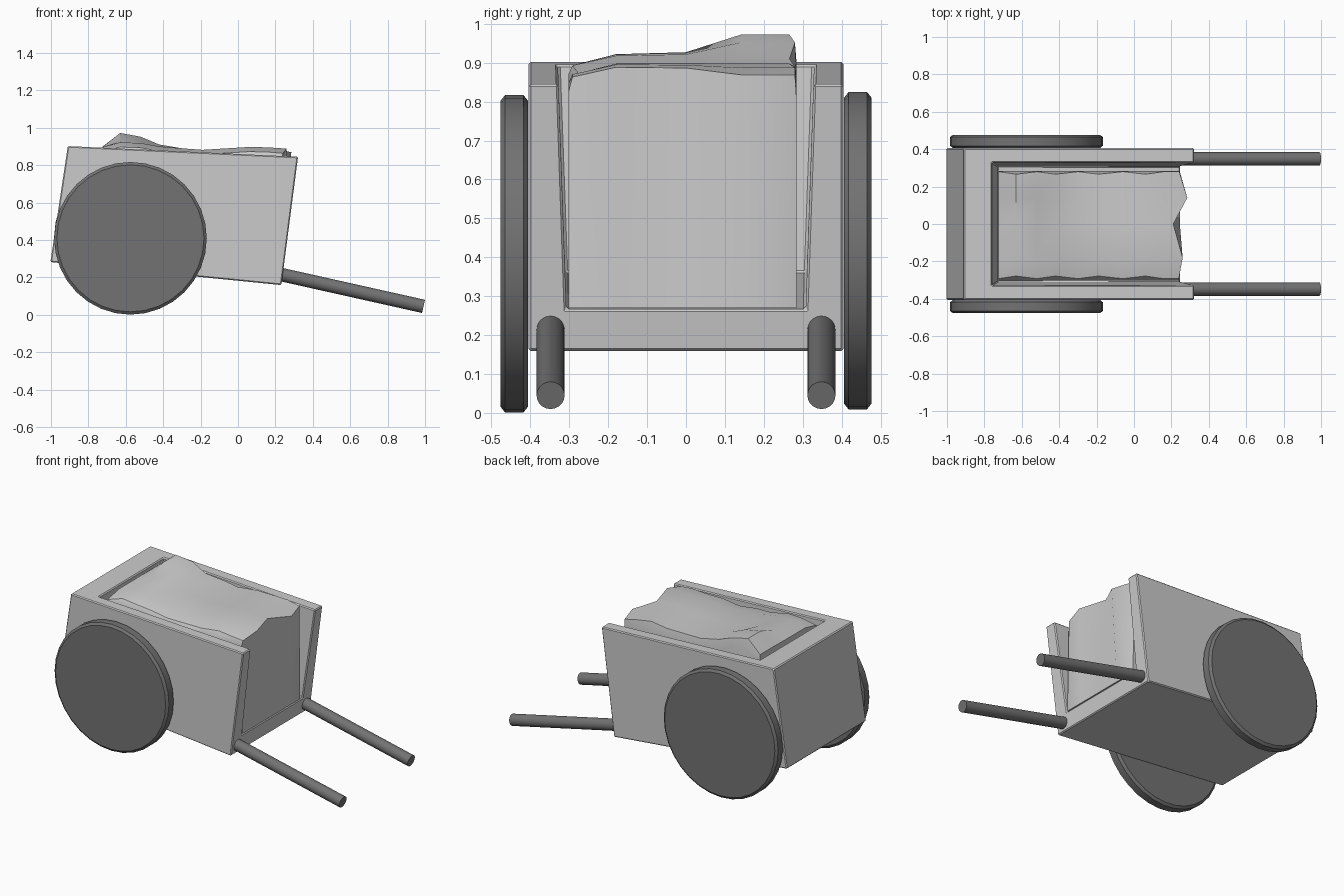
import bpy, bmesh, math
from mathutils import Vector

if "Cube" in bpy.data.objects:
    bpy.data.objects.remove(bpy.data.objects["Cube"])


def grey(name, v):
    m = bpy.data.materials.new(name)
    m.diffuse_color = (v, v, v, 1)
    m.use_nodes = True
    m.node_tree.nodes["Principled BSDF"].inputs["Base Color"].default_value = m.diffuse_color
    return m


LIGHT, DARK = grey("mid_grey", 0.56), grey("dark_grey", 0.17)


def make_object(name, verts, faces, mat=None):
    mesh = bpy.data.meshes.new(name)
    bm = bmesh.new()
    vs = [bm.verts.new(v) for v in verts]
    for f in faces:
        bm.faces.new([vs[i] for i in f])
    bmesh.ops.recalc_face_normals(bm, faces=bm.faces)
    bm.to_mesh(mesh)
    bm.free()
    ob = bpy.data.objects.new(name, mesh)
    bpy.context.collection.objects.link(ob)
    if mat:
        mesh.materials.append(mat)
    return ob


def activate(ob):
    bpy.ops.object.select_all(action='DESELECT')
    ob.select_set(True)
    bpy.context.view_layer.objects.active = ob


def smooth(ob, angle):
    activate(ob)
    bpy.ops.object.shade_smooth_by_angle(angle=math.radians(angle))


def slab(name, profile, half_widths, mat):
    """Solid from an xz profile, mirrored in y, with a half width per point."""
    n = len(profile)
    verts = [(x, -w, z) for (x, z), w in zip(profile, half_widths)]
    verts += [(x, w, z) for (x, z), w in zip(profile, half_widths)]
    faces = [range(n), range(n, 2 * n)]
    faces += [(i, (i + 1) % n, (i + 1) % n + n, i + n) for i in range(n)]
    return make_object(name, verts, faces, mat)


def lerp(table, x):
    for (x0, z0), (x1, z1) in zip(table, table[1:]):
        if x <= x1:
            return z0 + (z1 - z0) * (x - x0) / (x1 - x0)
    return table[-1][1]


# Cart body: leaning box, hollowed and open at the handle end
body = slab("cart_body", [(-1.003, 0.282), (0.232, 0.159), (0.321, 0.845), (-0.91, 0.902)],
            [0.405] * 4, LIGHT)
cutter = slab("cavity_cutter", [(-0.73, 0.36), (0.5, 0.242), (0.5, 1.0), (-0.765, 1.0)],
              [0.31, 0.307, 0.333, 0.333], LIGHT)
cutter.hide_render = True
cut = body.modifiers.new("cavity", 'BOOLEAN')
cut.operation, cut.object, cut.solver = 'DIFFERENCE', cutter, 'EXACT'
bev = body.modifiers.new("soft_edges", 'BEVEL')
bev.width, bev.segments, bev.limit_method = 0.006, 1, 'ANGLE'
activate(body)
bpy.ops.object.modifier_apply(modifier=cut.name)
bpy.ops.object.modifier_apply(modifier=bev.name)
bpy.data.objects.remove(cutter)

# Wheels: solid chamfered discs
SIDES = 32
section = [(0.393, 0.406), (0.408, 0.418), (0.408, 0.465), (0.393, 0.477)]
for side, label in ((-1, "front"), (1, "back")):
    verts = []
    cz = 0.413 + 0.004 * side
    for r, y in section:
        for i in range(SIDES):
            a = 2 * math.pi * i / SIDES
            verts.append((-0.575 + r * math.cos(a), side * y, cz + r * math.sin(a)))
    faces = [range(SIDES), range(3 * SIDES, 4 * SIDES)]
    for k in range(3):
        for i in range(SIDES):
            j = (i + 1) % SIDES
            faces.append((k * SIDES + i, k * SIDES + j, (k + 1) * SIDES + j, (k + 1) * SIDES + i))
    smooth(make_object(label + "_wheel", verts, faces, DARK), 30)

# Handles: rods sloping to the ground
for side, label in ((-1, "front"), (1, "back")):
    a, b = Vector((0.20, side * 0.348, 0.222)), Vector((0.992, side * 0.348, 0.045))
    bpy.ops.mesh.primitive_cylinder_add(vertices=20, radius=0.036, depth=(b - a).length,
                                        location=(a + b) / 2)
    rod = bpy.context.object
    rod.name = label + "_handle"
    rod.rotation_euler = (b - a).to_track_quat('Z', 'Y').to_euler()
    rod.data.materials.append(DARK)
    smooth(rod, 30)

# Load: lumpy heap with a ragged rim, filling the cart
xs = [-0.725, -0.63, -0.52, -0.42, -0.30, -0.19, -0.06, 0.06, 0.16, 0.245]
ys = [-0.302, -0.292, -0.18, 0.0, 0.14, 0.28, 0.284]
front_push = [-0.01, -0.005, 0.015, -0.035, 0.04, -0.003, -0.005]
heights = [(-0.73, 0.905), (-0.63, 0.922), (-0.52, 0.918), (-0.42, 0.90), (-0.30, 0.89),
           (-0.19, 0.882), (-0.06, 0.89), (0.10, 0.90), (0.25, 0.888)]
hump = [(-0.73, 0.0), (-0.63, 0.05), (-0.52, 0.034), (-0.42, 0.01), (-0.30, 0.0),
        (0.10, 0.0), (0.25, -0.02)]
hump_weight = [0, 0, 0, 0.1, 1, 1, 0.9]
verts = []
for i, x in enumerate(xs):
    rag = 1 if i % 2 else -1
    floor_z = 0.27 - 0.096 * (x - 0.24)
    last = i == len(xs) - 1
    for j, y in enumerate(ys):
        z = lerp(heights, x) + hump_weight[j] * lerp(hump, x)
        yy, xx = y, x
        if j == 1:
            z -= 0.025
        if j in (1, 5) and not last:
            yy -= math.copysign(0.014, y) * (1 + rag) / 2
        if j in (0, 6):
            z -= 0.055 + 0.008 * rag
        if last:
            xx += front_push[j]
        if i == 0:
            z -= 0.01
        verts.append((xx, yy, z))
    for y in reversed(ys):
        verts.append((x, y, floor_z))
R = 2 * len(ys)
faces = []
for i in range(len(xs) - 1):
    for j in range(R):
        k = (j + 1) % R
        faces.append((i * R + j, i * R + k, (i + 1) * R + k, (i + 1) * R + j))
for base in (0, (len(xs) - 1) * R):
    for j in range(len(ys) - 1):
        faces.append((base + j, base + j + 1, base + R - 2 - j, base + R - 1 - j))
smooth(make_object("heaped_load", verts, faces, LIGHT), 30)
